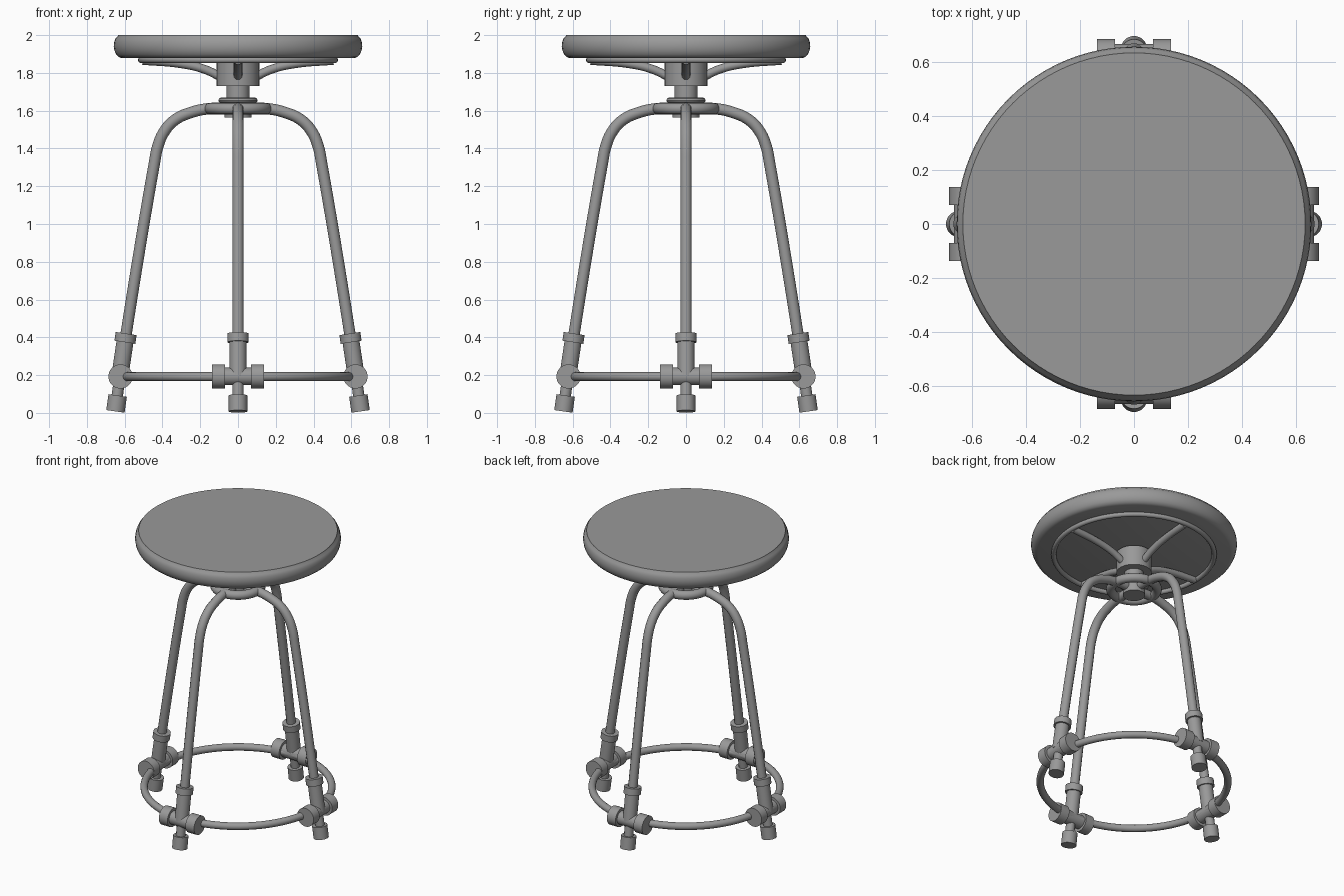
import bpy
from math import pi, sin, cos, radians
from mathutils import Vector, Matrix

old = bpy.data.objects.get("Cube")
if old:
    bpy.data.objects.remove(old, do_unlink=True)

metal = bpy.data.materials.new("grey metal")
metal.use_nodes = True
GREY = (0.32, 0.32, 0.32, 1)
metal.diffuse_color = GREY
metal.node_tree.nodes["Principled BSDF"].inputs["Base Color"].default_value = GREY


def finish(ob, name, turn=0):
    """Name, colour and smooth an object, then turn it about the z axis."""
    ob.name = name
    ob.data.materials.clear()
    ob.data.materials.append(metal)
    bpy.ops.object.select_all(action='DESELECT')
    ob.select_set(True)
    bpy.context.view_layer.objects.active = ob
    bpy.ops.object.shade_smooth_by_angle(angle=radians(35))
    ob.matrix_world = Matrix.Rotation(turn, 4, 'Z') @ ob.matrix_world
    return ob


def lathe(name, profile, start=(0, 0, 0), axis=(0, 0, 1), turn=0, sides=32):
    """Spin (radius, height) points about an axis; ends on the axis are closed."""
    verts, faces = [], []
    for r, h in profile:
        for i in range(sides):
            a = 2 * pi * i / sides
            verts.append((r * cos(a), r * sin(a), h))
    for k in range(len(profile) - 1):
        for i in range(sides):
            j = (i + 1) % sides
            faces.append((k * sides + i, k * sides + j,
                          (k + 1) * sides + j, (k + 1) * sides + i))
    faces.append(tuple(reversed(range(sides))))
    faces.append(tuple(range(len(verts) - sides, len(verts))))
    mesh = bpy.data.meshes.new(name)
    mesh.from_pydata(verts, [], faces)
    ob = bpy.data.objects.new(name, mesh)
    bpy.context.collection.objects.link(ob)
    quat = Vector((0, 0, 1)).rotation_difference(Vector(axis))
    ob.matrix_world = Matrix.Translation(start) @ quat.to_matrix().to_4x4()
    return finish(ob, name, turn)


def rod(name, p, q, r, turn=0):
    """Plain cylinder between two points."""
    p, q = Vector(p), Vector(q)
    return lathe(name, [(r, 0), (r, (q - p).length)], p, (q - p).normalized(), turn)


def tube(name, points, r, turn=0):
    """Round tube along a smooth path in the xz plane."""
    curve = bpy.data.curves.new(name, 'CURVE')
    curve.dimensions = '3D'
    curve.bevel_depth = r
    curve.bevel_resolution = 4
    curve.use_fill_caps = True
    curve.resolution_u = 8
    spline = curve.splines.new('BEZIER')
    spline.bezier_points.add(len(points) - 1)
    for bp, (x, z) in zip(spline.bezier_points, points):
        bp.co = (x, 0, z)
        bp.handle_left_type = bp.handle_right_type = 'AUTO'
    ob = bpy.data.objects.new(name, curve)
    bpy.context.collection.objects.link(ob)
    bpy.ops.object.select_all(action='DESELECT')
    ob.select_set(True)
    bpy.context.view_layer.objects.active = ob
    bpy.ops.object.convert(target='MESH')
    return finish(bpy.context.object, name, turn)


def ring(name, radius, r, z):
    bpy.ops.mesh.primitive_torus_add(major_radius=radius, minor_radius=r, location=(0, 0, z),
                                     major_segments=80, minor_segments=16)
    bpy.context.view_layer.update()
    return finish(bpy.context.object, name)


# Seat and the support below it
lathe("seat", [(0.615, 1.878), (0.632, 1.884), (0.645, 1.898), (0.654, 1.918), (0.658, 1.942),
               (0.655, 1.965), (0.648, 1.983), (0.637, 1.993), (0.635, 2.0)], sides=96)
ring("seat_support_ring", 0.513, 0.016, 1.868)
rod("seat_hub", (0, 0, 1.73), (0, 0, 1.87), 0.113)

# Screw stem, flange and the ring that joins the legs
rod("stem", (0, 0, 1.58), (0, 0, 1.75), 0.061)
lathe("stem_flange", [(0.09, 1.64), (0.1, 1.645), (0.104, 1.655), (0.1, 1.665), (0.09, 1.67)])
rod("stem_nut", (0, 0, 1.565), (0, 0, 1.64), 0.072)
ring("leg_top_ring", 0.148, 0.03, 1.611)
ring("foot_ring", 0.6, 0.024, 0.192)

LEG = [(0.04, 1.612), (0.15, 1.611), (0.25, 1.59), (0.335, 1.55), (0.39, 1.49),
       (0.425, 1.41), (0.443, 1.32), (0.595, 0.4), (0.645, 0.05)]
SPOKE = [(0.07, 1.765), (0.11, 1.788), (0.18, 1.82), (0.3, 1.848), (0.505, 1.866)]

for side, quarter in (("left", 0), ("back", 1), ("right", 2), ("front", 3)):
    turn = quarter * pi / 2
    tube(side + "_leg", LEG, 0.03, turn)
    tube(side + "_seat_spoke", SPOKE, 0.023, turn)
    rod(side + "_foot", (0.649, 0, 0.008), (0.637, 0, 0.092), 0.049, turn)

    # Pipe tee: sleeve up the leg with a collar, and a cross pipe with two collars
    rod(side + "_tee_sleeve", (0.626, 0, 0.19), (0.597, 0, 0.385), 0.045, turn)
    rod(side + "_tee_top_collar", (0.599, 0, 0.374), (0.592, 0, 0.42), 0.056, turn)
    rod(side + "_tee_cross_pipe", (0.622, -0.1, 0.193), (0.622, 0.1, 0.193), 0.046, turn)
    for end, s in (("a", -1), ("b", 1)):
        rod(side + "_tee_collar_" + end, (0.622, s * 0.07, 0.193),
            (0.622, s * 0.137, 0.193), 0.064, turn)
